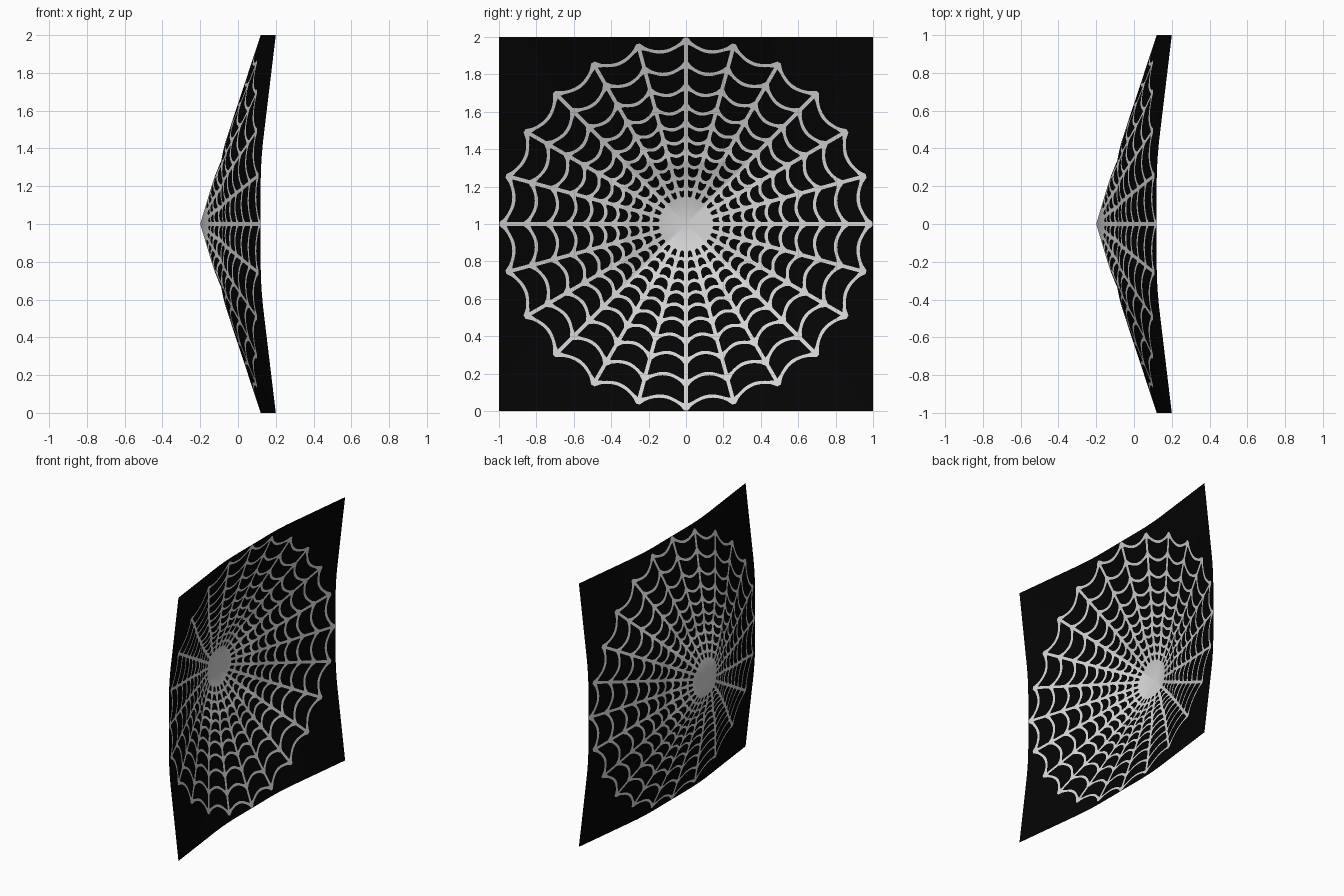
import bpy, bmesh, math
from mathutils import Vector

if "Cube" in bpy.data.objects:
    bpy.data.objects.remove(bpy.data.objects["Cube"])

SPOKES = 24
STEP = 2 * math.pi / SPOKES
SPOKE_HALF = 0.010
RINGS = [0.195, 0.255, 0.32, 0.385, 0.455, 0.535, 0.625, 0.73, 0.85, 0.978]
HUB = 0.15
SEG = 10          # pieces of each thread between two spokes
SAG = 0.05


def material(name, c):
    m = bpy.data.materials.new(name)
    m.diffuse_color = (c, c, c, 1)
    m.use_nodes = True
    m.node_tree.nodes["Principled BSDF"].inputs["Base Color"].default_value = m.diffuse_color
    return m


def thread(r, side):
    """Edge of a sagging thread, thickened into a knot at each spoke."""
    def f(t):
        k = abs(2 * t - 1)
        half = min(0.009, 0.045 * r) * (1 + 1.1 * k ** 8)
        return r * (1 - SAG * (1 - k * k)) + side * half
    return f


def ramp(a):
    """0 in the middle third, rising to 1 at the rim, with a soft bend."""
    w = 2 / 15
    d = a - 1 / 3
    if abs(d) < w:
        return 1.5 * (d + w) ** 2 / (4 * w)
    return 1.5 * max(0, d)


def sheet_x(y, z):
    """Bent sheet: pointed centre, sloping sides, flatter corners."""
    a, b = abs(y), abs(z)
    s, t = ramp(a), ramp(b)
    dip = min(1, 3 * max(a, b))
    return -0.2 + 0.1 * dip + 0.22 * (s + t) - 0.14 * s * t


# Row edges from the hub outwards: dark gap, light thread, dark gap...
rows = [thread(HUB, 0)]
for r in RINGS:
    rows += [thread(r, -1), thread(r, 1)]

bm = bmesh.new()
grid = []
for row in rows + [None]:
    line = []
    for i in range(SPOKES):
        base = i * STEP
        edge = math.asin(SPOKE_HALF / (row(0) if row else 1))
        angles = [(base, 0)]
        for j in range(SEG + 1):
            t = j / SEG
            angles.append((base + edge + (STEP - 2 * edge) * t, t))
        for ang, t in angles:
            c, s = math.cos(ang), math.sin(ang)
            rad = row(t) if row else 1 / max(abs(c), abs(s))
            line.append(bm.verts.new((0, c * rad, s * rad)))
    grid.append(line)

n = len(grid[0])
centre = bm.verts.new((0, 0, 0))
for j in range(n):
    k = (j + 1) % n
    # Hub
    bm.faces.new((centre, grid[0][j], grid[0][k])).material_index = 1
    # Threads, spokes and the sheet between them
    for i in range(len(grid) - 1):
        f = bm.faces.new((grid[i][j], grid[i + 1][j], grid[i + 1][k], grid[i][k]))
        is_spoke = j % (SEG + 2) in (0, SEG + 1)
        is_thread = i % 2 == 1
        inside = i < len(grid) - 2
        f.material_index = int(inside and (is_spoke or is_thread))

# Cut along the creases, then bend the sheet
for axis in ((0, 1, 0), (0, 0, 1)):
    for d in (0.2, 1 / 3, 0.467):
        for sign in (-1, 1):
            bmesh.ops.bisect_plane(bm, geom=bm.verts[:] + bm.edges[:] + bm.faces[:],
                                   dist=1e-5, plane_co=Vector(axis) * d * sign, plane_no=axis)
for v in bm.verts:
    v.co.x = sheet_x(v.co.y, v.co.z)
    v.co.z += 1
bmesh.ops.recalc_face_normals(bm, faces=bm.faces[:])
if sum(f.normal.x for f in bm.faces) < 0:
    bmesh.ops.reverse_faces(bm, faces=bm.faces[:])

mesh = bpy.data.meshes.new("web_sheet")
bm.to_mesh(mesh)
bm.free()
mesh.materials.append(material("black", 0.0012))
mesh.materials.append(material("light grey", 0.67))
obj = bpy.data.objects.new("web_sheet", mesh)
bpy.context.collection.objects.link(obj)
bpy.context.view_layer.objects.active = obj
obj.select_set(True)
bpy.ops.object.shade_smooth_by_angle(angle=math.radians(30))
